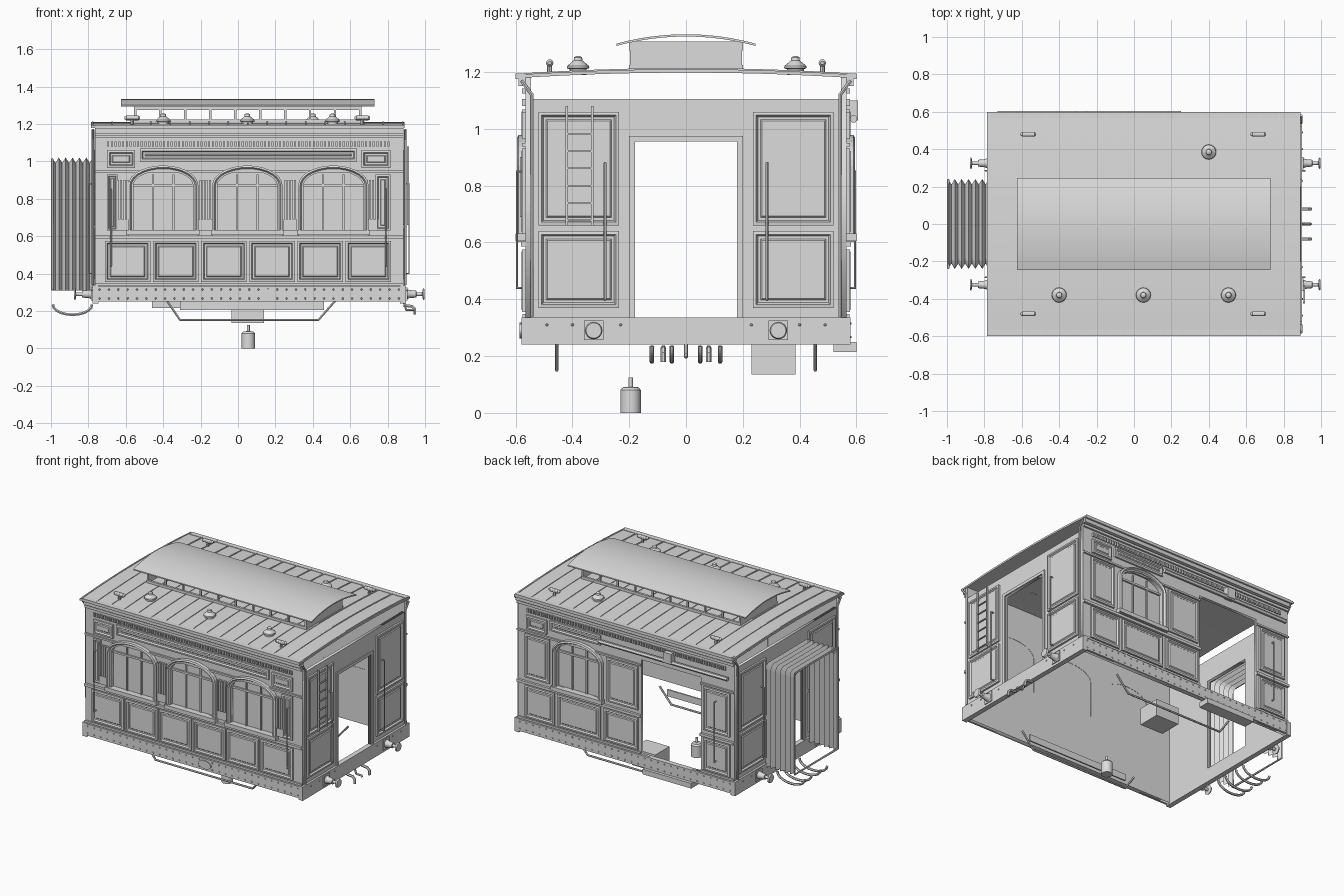
import bpy, bmesh, math
from mathutils import Vector, Matrix

cube = bpy.data.objects.get("Cube")
if cube:
    bpy.data.objects.remove(cube)

grey = bpy.data.materials.new("pale_grey")
grey.use_nodes = True
grey.diffuse_color = (0.72, 0.72, 0.72, 1)
grey.node_tree.nodes["Principled BSDF"].inputs["Base Color"].default_value = grey.diffuse_color

LEFT, RIGHT, SIDE, SOLE = -0.765, 0.885, 0.565, 0.25


# Wall frames: u along the wall, v up, d outward
def front(u, v, d): return Vector((u, -SIDE - d, v))
def back(u, v, d): return Vector((u, SIDE + d, v))
def right(u, v, d): return Vector((RIGHT + d, u, v))
def left(u, v, d): return Vector((LEFT - d, u, v))


def finish(name, mesh, smooth=False):
    mesh.materials.clear()
    mesh.materials.append(grey)
    ob = bpy.data.objects.new(name, mesh)
    bpy.context.collection.objects.link(ob)
    if smooth:
        bpy.ops.object.select_all(action='DESELECT')
        ob.select_set(True)
        bpy.context.view_layer.objects.active = ob
        bpy.ops.object.shade_smooth_by_angle()
    return ob


def make(name, build, smooth=False):
    bm = bmesh.new()
    build(bm)
    bmesh.ops.recalc_face_normals(bm, faces=bm.faces)
    mesh = bpy.data.meshes.new(name)
    bm.to_mesh(mesh)
    bm.free()
    return finish(name, mesh, smooth)


def box(bm, a, b):
    a, b = Vector(a), Vector(b)
    size = Matrix.Diagonal([abs(t) for t in b - a] + [1])
    bmesh.ops.create_cube(bm, size=1, matrix=Matrix.Translation((a + b) / 2) @ size)


def pbox(bm, place, u0, u1, v0, v1, d0, d1):
    box(bm, place(u0, v0, d0), place(u1, v1, d1))


def skin(bm, rings, closed=True, cap=False):
    rows = [[bm.verts.new(p) for p in ring] for ring in rings]
    for a, b in zip(rows, rows[1:]):
        for i in range(len(a) if closed else len(a) - 1):
            j = (i + 1) % len(a)
            bm.faces.new((a[i], a[j], b[j], b[i]))
    if cap:
        bm.faces.new(rows[-1])
    return rows


def lathe(bm, base, axis, profile, n=16):
    turn = Vector(axis).to_track_quat('Z', 'Y')
    rings = [[Vector(base) + turn @ Vector((r * math.cos(t), r * math.sin(t), h))
              for t in (math.tau * i / n for i in range(n))] for r, h in profile]
    rows = skin(bm, rings, cap=True)
    bm.faces.new(rows[0])


def rect(u0, u1, v0, v1):
    return [(u0, v0), (u1, v0), (u1, v1), (u0, v1)]


def arch(cx, grow=0.0, n=14):
    half, spring, rise = 0.16 + grow, 0.87, 0.08 + grow
    arc = [(cx + half * math.cos(math.pi * i / n), spring + rise * math.sin(math.pi * i / n))
           for i in range(n + 1)]
    return [(cx - half, 0.63 - grow), (cx + half, 0.63 - grow)] + arc


def from_curve(name, cu, smooth=False):
    tmp = bpy.data.objects.new(name, cu)
    bpy.context.collection.objects.link(tmp)
    mesh = bpy.data.meshes.new_from_object(tmp.evaluated_get(bpy.context.evaluated_depsgraph_get()))
    bpy.data.objects.remove(tmp)
    return finish(name, mesh, smooth)


def plate(name, place, outlines, thick, d=0.0):
    cu = bpy.data.curves.new(name, 'CURVE')
    cu.dimensions, cu.fill_mode, cu.extrude = '2D', 'BOTH', thick / 2
    for pts in outlines:
        s = cu.splines.new('POLY')
        s.points.add(len(pts) - 1)
        s.use_cyclic_u = True
        for p, (u, v) in zip(s.points, pts):
            p.co = (u, v, 0, 1)
    ob = from_curve(name, cu)
    bm = bmesh.new()
    bm.from_mesh(ob.data)
    for v in bm.verts:
        v.co = place(v.co.x, v.co.y, v.co.z - thick / 2 + d)
    bmesh.ops.remove_doubles(bm, verts=bm.verts, dist=0.0001)
    bmesh.ops.recalc_face_normals(bm, faces=bm.faces)
    bm.to_mesh(ob.data)
    bm.free()


def tube(name, pts, r):
    cu = bpy.data.curves.new(name, 'CURVE')
    cu.dimensions, cu.bevel_depth, cu.bevel_resolution, cu.use_fill_caps = '3D', r, 1, True
    s = cu.splines.new('POLY')
    s.points.add(len(pts) - 1)
    for p, co in zip(s.points, pts):
        p.co = (*co, 1)
    from_curve(name, cu, True)


def panel(bm, place, u0, u1, v0, v1):
    w = min(0.012, (u1 - u0) / 7)
    steps = [(0, 0), (0, 0.012), (w, 0.014), (1.5 * w, 0.004), (2.3 * w, 0.004), (2.7 * w, 0.009)]
    skin(bm, [[place(u, v, d) for u, v in rect(u0 + i, u1 - i, v0 + i, v1 - i)] for i, d in steps],
         cap=True)


def window(name, place, cx):
    steps = [(0.028, 0), (0.028, 0.025), (0.018, 0.03), (0.01, 0.018), (0, 0.018), (0, -0.018)]
    def build(bm):
        skin(bm, [[place(u, v, d) for u, v in arch(cx, g)] for g, d in steps])
        for k in (-1, 1):
            pbox(bm, place, cx + k * 0.055 - 0.005, cx + k * 0.055 + 0.005, 0.63, 0.93, -0.012, -0.003)
        pbox(bm, place, cx - 0.16, cx + 0.16, 0.865, 0.878, -0.012, -0.001)
        pbox(bm, place, cx - 0.195, cx + 0.195, 0.605, 0.632, 0, 0.035)
    make(name + "_surround", build)
    plate(name + "_pane", place, [arch(cx)], 0.006, -0.012)


# Walls with their openings
windows = (-0.4, 0.05, 0.51)
wall = rect(LEFT, RIGHT, SOLE, 1.19)
DOOR = (-0.51, -0.055)
plate("front_wall", front, [wall] + [arch(c) for c in windows], 0.02)
plate("back_wall", back, [wall, arch(0.42), rect(*DOOR, 0.33, 0.98)], 0.02)
for i, c in enumerate(windows):
    window(f"front_window_{i + 1}", front, c)
window("back_window", back, 0.42)
gate = [(y * s, z) for s, pts in ((-1, ((0.545, 0.3), (0.545, 1.105))), (1, ((0.545, 1.105), (0.545, 0.3),
        (0.18, 0.3), (0.18, 0.955))), (-1, ((0.18, 0.955), (0.18, 0.3)))) for y, z in pts]
plate("right_end_wall", right, [gate], 0.02)
plate("left_end_wall", left, [gate], 0.02)


# Mouldings shared by both long sides
def side_trim(place):
    def build(bm):
        spans = [(LEFT, RIGHT)] if place is front else [(LEFT, DOOR[0]), (DOOR[1], RIGHT)]
        for v0, v1, d in ((1.175, 1.195, 0.035), (1.15, 1.175, 0.024), (1.125, 1.142, 0.012), (SOLE, 0.33, 0.014)):
            pbox(bm, place, LEFT, RIGHT, v0, v1, 0, d)
        for a, b in spans:
            pbox(bm, place, a, b, 0.585, 0.603, 0, 0.016)
            pbox(bm, place, a, b, 0.335, 0.348, 0, 0.01)
            pbox(bm, place, a, b, 0.938, 0.95, 0, 0.012)
        for i in range(76):
            u = -0.7 + i * 0.02
            pbox(bm, place, u, u + 0.011, 1.08, 1.105, 0, 0.012)
        for i in range(33):
            for v in (0.267, 0.315):
                lathe(bm, place(LEFT + 0.025 + i * 0.05, v, 0.013), place(0, 0, 1) - place(0, 0, 0),
                      [(0.006, 0), (0.003, 0.005)], 6)
    return build


make("front_trim", side_trim(front))
make("back_trim", side_trim(back))


def front_panels(bm):
    for i in range(6):
        u = -0.712 + i * 0.2575
        panel(bm, front, u, u + 0.243, 0.355, 0.575)
    for u0, u1, inner in ((-0.7, -0.55, -0.645), (0.66, 0.815, 0.735)):
        panel(bm, front, u0, u1, 0.965, 1.06)
        panel(bm, front, min(inner, u0) if inner < 0 else inner, inner if inner < 0 else u1, 0.63, 0.93)
    panel(bm, front, -0.525, 0.635, 1.0, 1.068)


def back_panels(bm):
    for u0, u1 in ((0.64, 0.825), (-0.035, 0.2), (-0.735, -0.535)):
        panel(bm, back, u0, u1, 0.63, 0.93)
    for u0, u1 in ((0.6, 0.825), (0.25, 0.575), (-0.035, 0.225), (-0.735, -0.535)):
        panel(bm, back, u0, u1, 0.355, 0.575)
    panel(bm, back, 0.66, 0.815, 0.965, 1.06)
    panel(bm, back, 0.25, 0.635, 1.0, 1.068)


def pilasters(bm):
    for c in (-0.615, -0.175, 0.28, 0.715):
        for i in range(4):
            u = c - 0.032 + i * 0.017
            pbox(bm, front, u, u + 0.011, 0.69, 0.9, 0, 0.02)
        pbox(bm, front, c - 0.036, c + 0.036, 0.63, 0.69, 0, 0.012)


def end_panels(bm):
    for place in (right, left):
        for a, b in ((-0.52, -0.235), (0.235, 0.52)):
            panel(bm, place, a, b, 0.66, 1.06)
            panel(bm, place, a, b, 0.37, 0.64)
        for s in (-1, 1):
            pbox(bm, place, s * 0.18, s * 0.2, 0.335, 0.975, 0, 0.008)
        pbox(bm, place, -0.18, 0.18, 0.955, 0.975, 0, 0.008)
        pbox(bm, place, -0.58, 0.58, 0.24, 0.335, -0.02, 0.014)
        for y in (-0.49, -0.4, -0.23, 0.23, 0.4, 0.49):
            lathe(bm, place(y, 0.31, 0.013), place(0, 0, 1) - place(0, 0, 0), [(0.006, 0), (0.003, 0.005)], 6)


def ladder(bm):
    for y in (-0.42, -0.33):
        pbox(bm, right, y - 0.004, y + 0.004, 0.66, 1.08, 0.018, 0.03)
    for i in range(6):
        z = 0.675 + i * 0.061
        pbox(bm, right, -0.42, -0.33, z, z + 0.006, 0.02, 0.028)


for name, build in (("front_panels", front_panels), ("back_panels", back_panels), ("fluted_pilasters", pilasters),
                    ("end_panels", end_panels), ("ladder", ladder)):
    make(name, build)
make("oval_plate", lambda bm: skin(bm, [[front(0.155 + 0.048 * math.cos(t), 0.29 + 0.028 * math.sin(t), d)
     for t in (math.tau * i / 24 for i in range(24))] for d in (0.013, 0.021)], cap=True))

# Grab rails and corner pipes
for place, us, z0, z1 in ((front, (-0.68, 0.79), 0.44, 0.85), (right, (-0.285, 0.285), 0.4, 0.88),
                          (left, (-0.285, 0.285), 0.4, 0.88), (back, (-0.63,), 0.44, 0.85)):
    for u in us:
        tube("grab_rail", [place(u, z, d) for z, d in ((z0, 0), (z0, 0.03), (z1, 0.03), (z1, 0))], 0.005)
for place in (right, left):
    for s in (-1, 1):
        tube("corner_pipe", [place(s * 0.58, 1.17, 0.01), place(s * 0.542, 1.12, 0.01), place(s * 0.542, 0.34, 0.01)], 0.007)


# Curved roofs
def crown(bm, x0, x1, half, edge, top, thick, n=16):
    ys = [half * (2 * i / n - 1) for i in range(n + 1)]
    arc = [(y, top - (top - edge) * (y / half) ** 2) for y in ys]
    loop = arc + [(y, z - thick) for y, z in reversed(arc)]
    rows = skin(bm, [[(x, y, z) for y, z in loop] for x in (x0, x1)])
    for row in rows:
        for i in range(n):
            bm.faces.new((row[i], row[i + 1], row[-2 - i], row[-1 - i]))


make("main_roof", lambda bm: crown(bm, -0.785, 0.89, 0.6, 1.19, 1.21, 0.012), True)
make("roof_battens", lambda bm: [crown(bm, x, x + 0.008, 0.598, 1.194, 1.214, 0.006)
                                 for x in [-0.78 + i * 0.1035 for i in range(17)]])
make("clerestory_roof", lambda bm: crown(bm, -0.625, 0.73, 0.245, 1.3, 1.333, 0.008), True)


def clerestory(bm):
    for s in (-1, 1):
        for z0, z1 in ((1.2, 1.225), (1.275, 1.308)):
            box(bm, (-0.555, s * 0.185, z0), (0.66, s * 0.2, z1))
        for i in range(10):
            x = -0.555 + i * 0.1335
            box(bm, (x, s * 0.187, 1.22), (x + 0.012, s * 0.198, 1.28))
    for x in (-0.555, 0.648):
        box(bm, (x, -0.19, 1.2), (x + 0.012, 0.19, 1.308))


def round_vents(bm):
    for x, y in ((-0.4, -0.38), (0.05, -0.38), (0.505, -0.38), (0.4, 0.385)):
        lathe(bm, (x, y, 1.19), (0, 0, 1), [(0.03, 0), (0.03, 0.02), (0.04, 0.024), (0.038, 0.032),
              (0.016, 0.05), (0.014, 0.062), (0.004, 0.067)])


def torpedo_vents(bm):
    for x in (-0.565, 0.665):
        for y in (-0.48, 0.48):
            lathe(bm, (x, y, 1.19), (0, 0, 1), [(0.009, 0), (0.009, 0.04)], 8)
            lathe(bm, (x - 0.042, y, 1.232), (1, 0, 0), [(0.006, 0), (0.013, 0.01), (0.013, 0.074), (0.006, 0.084)], 12)


make("clerestory", clerestory)
make("round_vents", round_vents, True)
make("torpedo_vents", torpedo_vents, True)


# Gangway bellows with end frame
def bellows(bm):
    rings = []
    for i in range(13):
        h = 0.24 if i % 2 == 0 else 0.212
        top, c = h + 0.78, 0.03
        half = [(h, 0.31), (h, top - c), (h - c / 3, top - c / 3), (h - c, top)]
        loop = [(-y, z) for y, z in half] + half[::-1]
        rings.append([(-0.775 - i * 0.0183, y, z) for y, z in loop])
    skin(bm, rings, closed=False)


make("bellows", bellows)
tube("bellows_frame", [(-0.993, y, z) for y, z in ((-0.235, 0.315), (-0.235, 1.01), (0.235, 1.01), (0.235, 0.315), (-0.235, 0.315))], 0.007)


# Buffers, couplings and hoses
def buffers(bm):
    for place, axis in ((right, (1, 0, 0)), (left, (-1, 0, 0))):
        for y in (-0.325, 0.325):
            pbox(bm, place, y - 0.034, y + 0.034, 0.256, 0.326, 0.012, 0.02)
            lathe(bm, place(y, 0.29, 0.018), axis, [(0.028, 0), (0.022, 0.012), (0.018, 0.05), (0.01, 0.052),
                  (0.01, 0.082), (0.031, 0.086), (0.027, 0.095)])


make("buffers", buffers, True)
for y in (-0.08, 0.08):
    tube("brake_hose", [(RIGHT, y, 0.23), (0.93, y, 0.225), (0.945, y, 0.21), (0.945, y, 0.18)], 0.009)
tube("coupling_hook", [(RIGHT, 0, 0.25), (0.9, 0, 0.205), (0.94, 0, 0.205), (0.945, 0, 0.195)], 0.007)
for y in (-0.12, -0.05, 0.05, 0.12):
    tube("gangway_hose", [(-0.885 + 0.105 * math.cos(math.pi * i / 10), y, 0.235 - 0.055 * math.sin(math.pi * i / 10))
                          for i in range(11)], 0.008)

# Underframe: trusses, battery box, step and hanging canister
for y in (-0.455, 0.455):
    tube("truss_rod", [(-0.38, y, 0.255), (-0.31, y, 0.152), (0.43, y, 0.152), (0.52, y, 0.255)], 0.007)
make("truss_plate", lambda bm: box(bm, (-0.31, -0.46, 0.205), (0.46, -0.45, 0.25)))
make("battery_box", lambda bm: box(bm, (-0.035, 0.23, 0.135), (0.14, 0.385, 0.25)))
make("door_step", lambda bm: box(bm, (-0.46, 0.52, 0.215), (-0.09, 0.6, 0.25)))
make("canister", lambda bm: lathe(bm, (0.055, -0.195, 0), (0, 0, 1), [(0.036, 0), (0.036, 0.08), (0.028, 0.09),
     (0.008, 0.092), (0.008, 0.125)]), True)

# Sliding door rail on the back
tube("door_rail", [back(0.25, 1.035, 0.025), back(-0.73, 1.035, 0.025)], 0.014)
make("door_hanger", lambda bm: pbox(bm, back, -0.31, -0.25, 1.03, 1.1, 0, 0.04))
